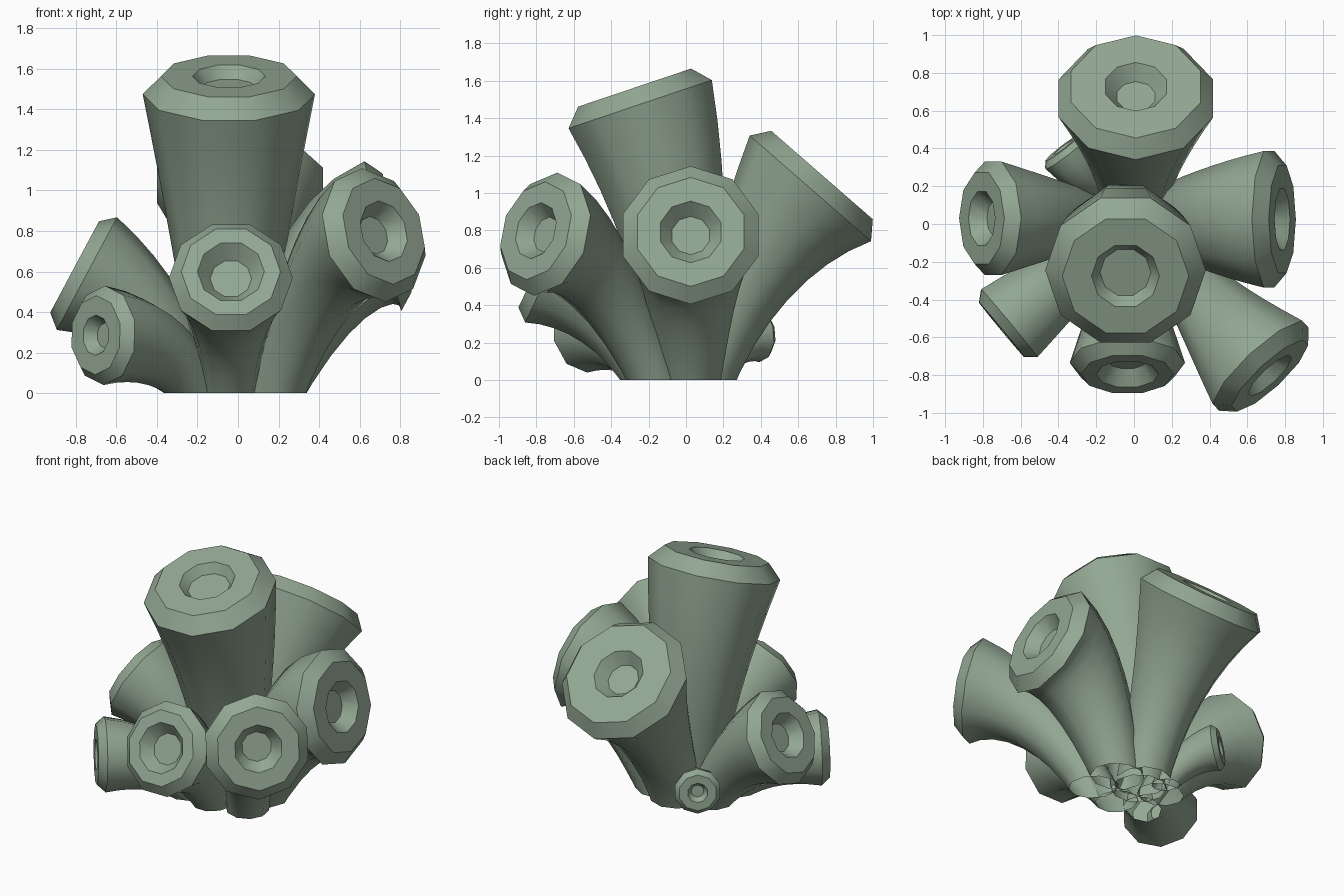
import bpy, bmesh, math
from mathutils import Vector

if "Cube" in bpy.data.objects:
    bpy.data.objects.remove(bpy.data.objects["Cube"])

SIDES = 10
STEPS = 8
FOOT = 0.4

green = bpy.data.materials.new("sage_green")
green.use_nodes = True
colour = (0.29, 0.385, 0.29, 1)
green.diffuse_color = colour
green.node_tree.nodes["Principled BSDF"].inputs["Base Color"].default_value = colour


def add_ring(bm, centre, axis, side0, radius, phase):
    """Ring of vertices square to the axis, counted from its upper point."""
    side = (side0 - axis * side0.dot(axis)).normalized()
    up = side.cross(axis)
    ring = []
    for i in range(SIDES):
        a = math.tau * (i + phase) / SIDES
        ring.append(bm.verts.new(centre + (up * math.cos(a) + side * math.sin(a)) * radius))
    return ring


def bridge(bm, a, b, smooth):
    for i in range(SIDES):
        j = (i + 1) % SIDES
        bm.faces.new((a[i], a[j], b[j], b[i])).smooth = smooth


def sharpen(bm, ring):
    for i in range(SIDES):
        bm.edges.get((ring[i - 1], ring[i])).smooth = False


def make_tube(name, base, rim, direction, radius, face, cup, bend, power,
              phase=0, floor=0.62, depth=0.08, lift=0.22):
    """Curved flaring tube with a chamfered rim and a shallow cup in its end."""
    n = Vector(direction).normalized()
    side0 = n.cross(Vector((0, 0, 1))).normalized()
    p0, p2 = Vector((base[0], base[1], -0.06)), Vector(rim)
    p1 = p2 - n * bend
    bm = bmesh.new()

    # Flaring stem along a quadratic curve
    last = None
    for k in range(STEPS + 1):
        t = k / STEPS
        centre = p0 * (1 - t) ** 2 + p1 * 2 * t * (1 - t) + p2 * t * t
        axis = ((p1 - p0) * (1 - t) + (p2 - p1) * t).normalized()
        r = radius * (FOOT + (1 - FOOT) * t ** power)
        ring = add_ring(bm, centre, axis, side0, r, phase)
        if last:
            bridge(bm, last, ring, True)
        last = ring
    sharpen(bm, last)

    # Chamfer, flat lip, cup wall and cup floor
    h = radius * lift
    for r, height, smooth in ((face, h, True), (cup, h, False), (cup * floor, h - depth, True)):
        ring = add_ring(bm, p2 + n * height, n, side0, r, phase)
        bridge(bm, last, ring, smooth)
        sharpen(bm, ring)
        last = ring
    bm.faces.new(last)

    # Trim the foot level with the ground, left open
    bmesh.ops.bisect_plane(bm, geom=bm.verts[:] + bm.edges[:] + bm.faces[:],
                           plane_co=(0, 0, 0), plane_no=(0, 0, 1), clear_inner=True)
    mesh = bpy.data.meshes.new(name)
    bm.to_mesh(mesh)
    bm.free()
    mesh.materials.append(green)
    bpy.context.collection.objects.link(bpy.data.objects.new(name, mesh))


make_tube("tall_tube", (-0.04, 0), (-0.045, -0.245, 1.475), (0, -0.32, 0.95),
          0.425, 0.335, 0.18, 0.8, 1.2, 0.5, floor=0.75, depth=0.06)
make_tube("back_tube", (0, 0.06), (0.01, 0.665, 1.025), (0, 0.656, 0.754),
          0.43, 0.36, 0.17, 0.55, 1.9)
make_tube("left_tube", (0.13, 0.03), (0.715, 0.025, 0.775), (0.97, 0, 0.24),
          0.38, 0.3, 0.17, 0.33, 0.95, lift=0.19)
make_tube("front_left_tube", (0.17, -0.14), (0.67, -0.75, 0.78), (0.66, -0.71, 0.25),
          0.34, 0.27, 0.155, 0.42, 1.6)
make_tube("front_tube", (-0.04, -0.18), (-0.035, -0.735, 0.57), (0, -0.9, 0.43),
          0.305, 0.245, 0.165, 0.4, 1.3, 0.5)
make_tube("front_right_tube", (-0.16, -0.14), (-0.66, -0.525, 0.285), (-0.76, -0.63, 0.02),
          0.245, 0.195, 0.1, 0.42, 0.9, depth=0.06)
make_tube("right_tube", (-0.15, 0.03), (-0.745, 0.03, 0.59), (-0.88, 0, 0.47),
          0.315, 0.255, 0.15, 0.4, 1.3)
make_tube("small_back_tube", (-0.1, 0.11), (-0.355, 0.38, 0.245), (-0.6, 0.78, 0.1),
          0.15, 0.12, 0.065, 0.2, 0.9, depth=0.035)
